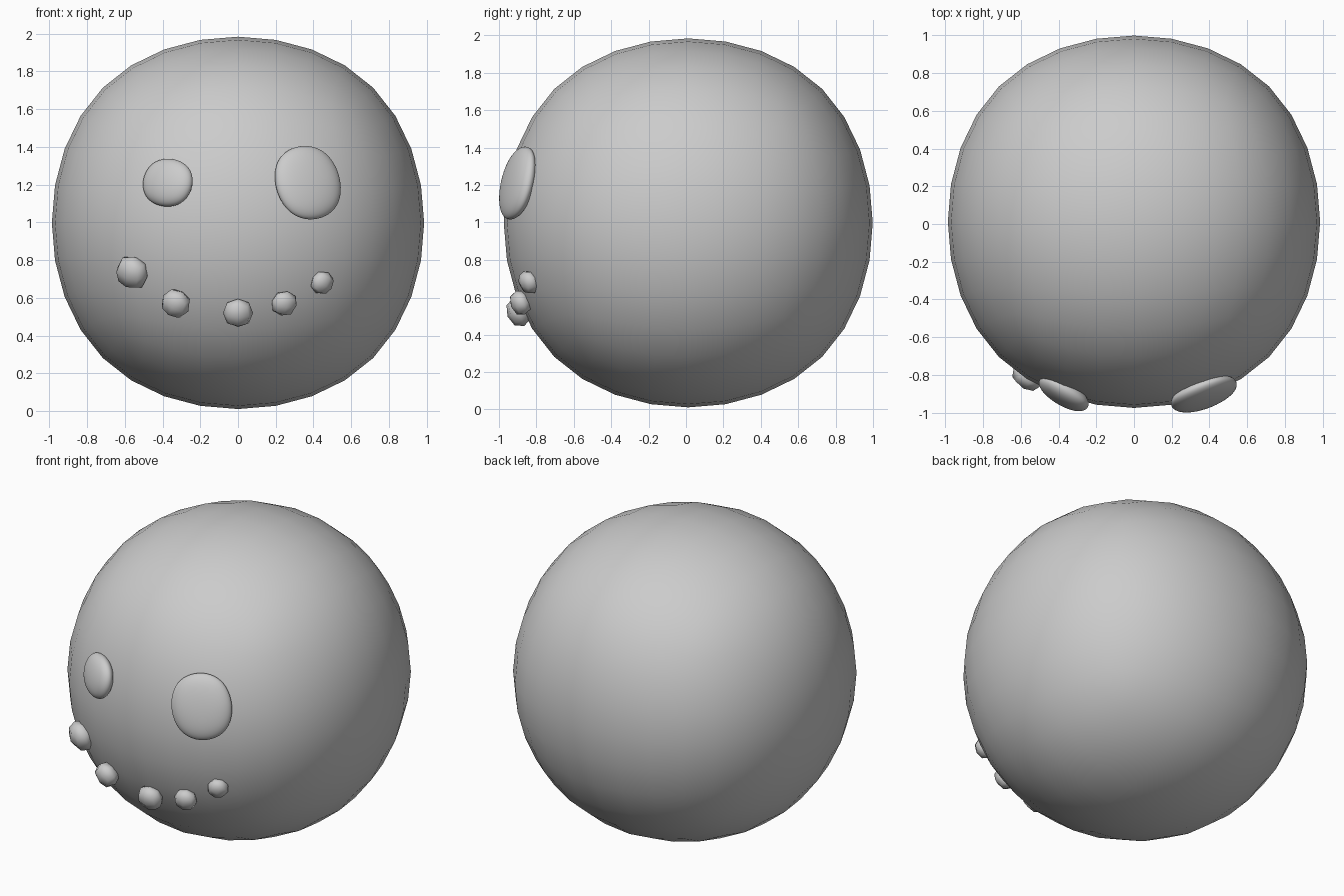
import bpy
from mathutils import Euler, Matrix
from math import radians

if "Cube" in bpy.data.objects:
    bpy.data.objects.remove(bpy.data.objects["Cube"])

grey = bpy.data.materials.new("plain grey")
grey.diffuse_color = (0.6, 0.6, 0.6, 1)
grey.use_nodes = True
grey.node_tree.nodes["Principled BSDF"].inputs["Base Color"].default_value = grey.diffuse_color

CUBE_LIMIT = 0.42  # half width of a unit cube once subdivided


def rounded(name, loc, half, levels, turn=0, tilt=0, roll=0):
    """Subdivided cube whose local -Y faces outward (turn = sideways, tilt = up)."""
    bpy.ops.mesh.primitive_cube_add(size=1 / CUBE_LIMIT)
    ob = bpy.context.object
    ob.name = name
    rot = (Matrix.Rotation(radians(turn), 4, 'Z')
           @ Matrix.Rotation(radians(-tilt), 4, 'X')
           @ Matrix.Rotation(radians(roll), 4, 'Y'))
    ob.matrix_world = Matrix.Translation(loc) @ rot @ Matrix.Diagonal((*half, 1))
    sub = ob.modifiers.new("round", 'SUBSURF')
    sub.levels = sub.render_levels = levels
    for p in ob.data.polygons:
        p.use_smooth = True
    ob.data.materials.append(grey)
    return ob


# Head
rounded("head", (0, 0.012, 0.997), (0.987, 0.987, 0.987), 3)

# Mismatched eyes, flattened against the face
rounded("small_eye", (-0.372, -0.897, 1.21), (0.147, 0.06, 0.128), 4, -30, 12, 8)
rounded("large_eye", (0.37, -0.9, 1.21), (0.182, 0.062, 0.2), 4, 21, 14, -10)

# Mouth pebbles: x, y, z, radius, turn, roll
pebbles = [
    (-0.56, -0.80, 0.735, 0.092, -36, 20),
    (-0.33, -0.87, 0.57, 0.079, -20, 35),
    (0.0, -0.895, 0.52, 0.08, 0, 0),
    (0.245, -0.885, 0.57, 0.07, 14, 10),
    (0.445, -0.84, 0.68, 0.064, 28, 25),
]
for i, (x, y, z, r, turn, roll) in enumerate(pebbles, 1):
    rounded(f"mouth_pebble_{i}", (x, y, z), (r, r * 0.8, r), 1, turn, -22, roll)
